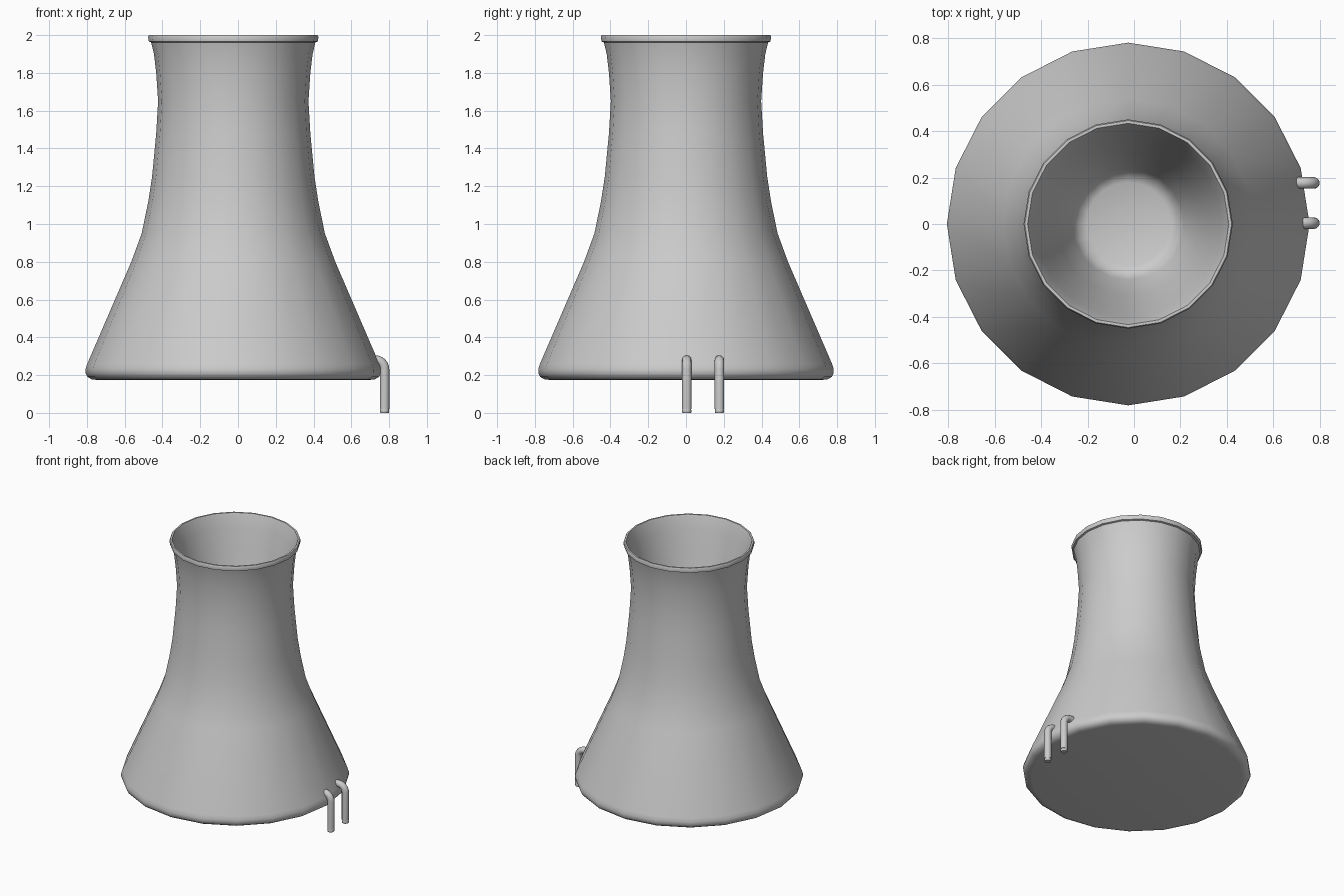
import bpy, bmesh
from math import pi, cos, sin, radians

if "Cube" in bpy.data.objects:
    bpy.data.objects.remove(bpy.data.objects["Cube"])

SIDES = 20
CX = -0.025   # tower axis; the pipes stick out on +x


def activate(obj):
    bpy.ops.object.select_all(action='DESELECT')
    obj.select_set(True)
    bpy.context.view_layer.objects.active = obj


def lathe(name, profile, sides, center):
    """Spin (radius, z) points round a vertical axis, capping both ends."""
    bm = bmesh.new()
    rings = [[bm.verts.new((center[0] + r * cos(2 * pi * i / sides),
                            center[1] + r * sin(2 * pi * i / sides), z))
              for i in range(sides)] for r, z in profile]
    for a, b in zip(rings, rings[1:]):
        for i in range(sides):
            j = (i + 1) % sides
            bm.faces.new((a[i], a[j], b[j], b[i]))
    bm.faces.new(rings[0][::-1])
    bm.faces.new(rings[-1])
    bmesh.ops.recalc_face_normals(bm, faces=bm.faces)
    mesh = bpy.data.meshes.new(name)
    bm.to_mesh(mesh)
    bm.free()
    obj = bpy.data.objects.new(name, mesh)
    bpy.context.collection.objects.link(obj)
    activate(obj)
    bpy.ops.object.shade_smooth_by_angle(angle=radians(40))
    return obj


def pipe(name, y):
    """Bent pipe: out of the wall, round an elbow, down to the ground."""
    r_bend, x, z = 0.05, 0.776, 0.28
    pts = [(0.68, z)]
    for k in range(7):
        a = pi / 2 * (1 - k / 6)
        pts.append((x - r_bend + r_bend * cos(a), z - r_bend + r_bend * sin(a)))
    pts.append((x, 0.02))
    curve = bpy.data.curves.new(name, 'CURVE')
    curve.dimensions = '3D'
    curve.bevel_depth = 0.025
    curve.bevel_resolution = 4
    curve.use_fill_caps = True
    spline = curve.splines.new('POLY')
    spline.points.add(len(pts) - 1)
    for p, (px, pz) in zip(spline.points, pts):
        p.co = (px, y, pz, 1)
    obj = bpy.data.objects.new(name, curve)
    bpy.context.collection.objects.link(obj)
    activate(obj)
    bpy.ops.object.convert(target='MESH')
    bpy.ops.object.shade_smooth_by_angle(angle=radians(40))
    # end fitting at the ground
    lathe(name + "_end", [(0.022, 0.0), (0.024, 0.003), (0.024, 0.015), (0.022, 0.022)],
          12, (x, y))


# tower shell: rounded foot, flared wall, lip, then the funnel inside
tower_profile = [
    (0.725, 0.175), (0.75, 0.178), (0.771, 0.190), (0.782, 0.210),
    (0.782, 0.232), (0.774, 0.258),
    (0.54, 0.80), (0.485, 0.95), (0.45, 1.12), (0.43, 1.25), (0.408, 1.48),
    (0.398, 1.65), (0.408, 1.80), (0.420, 1.90), (0.435, 1.962),
    (0.447, 1.966), (0.451, 1.990), (0.446, 2.0), (0.434, 2.0), (0.428, 1.985),
    (0.405, 1.90), (0.37, 1.75), (0.31, 1.50), (0.24, 1.25), (0.215, 1.205),
    (0.18, 1.19)]
lathe("cooling_tower", tower_profile, SIDES, (CX, 0))

# the two pipes on the right side
for name, y in (("pipe_front", 0.004), ("pipe_back", 0.177)):
    pipe(name, y)
